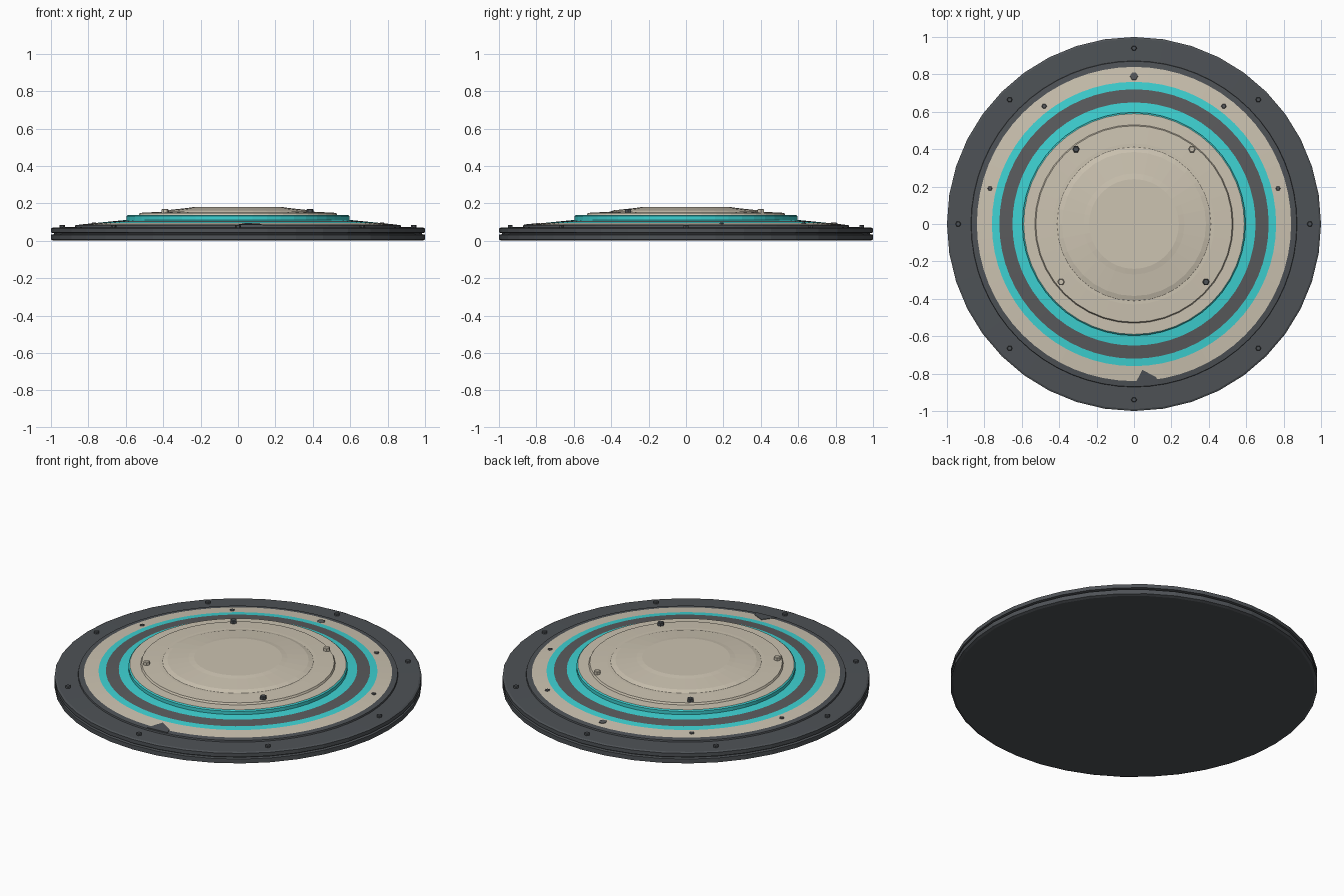
import bpy, bmesh, math

if "Cube" in bpy.data.objects:
    bpy.data.objects.remove(bpy.data.objects["Cube"])


def mat(name, rgb):
    m = bpy.data.materials.new(name)
    lin = [((c / 255 + 0.055) / 1.055) ** 2.4 for c in rgb]
    m.diffuse_color = (*lin, 1)
    m.use_nodes = True
    m.node_tree.nodes["Principled BSDF"].inputs["Base Color"].default_value = m.diffuse_color
    return m


RIM = mat("slate grey", (78, 82, 86))
BAND = mat("warm dark grey", (90, 91, 93))
CREAM = mat("cream", (204, 195, 177))
CYAN = mat("cyan", (62, 210, 211))


def finish(bm, name, mats):
    bmesh.ops.recalc_face_normals(bm, faces=bm.faces)
    me = bpy.data.meshes.new(name)
    bm.to_mesh(me)
    bm.free()
    for m in mats:
        me.materials.append(m)
    ob = bpy.data.objects.new(name, me)
    bpy.context.collection.objects.link(ob)
    return ob


def lathe(name, prof, seg, mats, ids=None):
    """Spin an (r, z) profile listed from bottom to top; cap both ends.
    ids gives the material index of each profile segment."""
    bm = bmesh.new()
    rings = []
    for r, z in prof:
        rings.append([bm.verts.new((r * math.cos(2 * math.pi * i / seg),
                                    r * math.sin(2 * math.pi * i / seg), z))
                      for i in range(seg)])
    for k in range(len(prof) - 1):
        for i in range(seg):
            j = (i + 1) % seg
            f = bm.faces.new((rings[k][i], rings[k][j], rings[k + 1][j], rings[k + 1][i]))
            f.material_index = ids[k] if ids else 0
    bm.faces.new(rings[0])
    top = bm.faces.new(rings[-1])
    top.material_index = ids[-1] if ids else 0
    return finish(bm, name, mats)


def bolt(name, x, y, z0, z1, r, m):
    bm = bmesh.new()
    rings = []
    for rr, z in ((r, z0), (r, z1 - 0.003), (r * 0.75, z1)):
        rings.append([bm.verts.new((x + rr * math.cos(math.pi * i / 3),
                                    y + rr * math.sin(math.pi * i / 3), z))
                      for i in range(6)])
    for a, b in zip(rings, rings[1:]):
        for i in range(6):
            j = (i + 1) % 6
            bm.faces.new((a[i], a[j], b[j], b[i]))
    bm.faces.new(rings[0])
    bm.faces.new(rings[-1])
    finish(bm, name, [m])


# Grooved base plate
lathe("base_plate", [(0.985, 0), (1.0, 0.006), (1.0, 0.032), (0.985, 0.035),
                     (0.985, 0.041), (1.0, 0.044), (1.0, 0.066), (0.99, 0.071),
                     (0.88, 0.074)], 40, [RIM])

# Sloping ring with painted colour bands
lathe("banded_slope", [(0.875, 0.06), (0.87, 0.083), (0.84, 0.087), (0.76, 0.095),
                       (0.72, 0.099), (0.65, 0.106), (0.60, 0.111)],
      64, [RIM, CREAM, CYAN, BAND], [0, 0, 1, 2, 3, 2, 2])

# Cyan step under the cream cover
lathe("cyan_step", [(0.597, 0.10), (0.597, 0.131), (0.59, 0.137), (0.50, 0.139)],
      48, [CYAN, CREAM], [0, 0, 1, 1])

# Stepped cream cover and shallow crown
lathe("cream_cover", [(0.535, 0.13), (0.525, 0.149), (0.43, 0.154)], 40, [CREAM])
lathe("crown", [(0.42, 0.145), (0.41, 0.155), (0.385, 0.163), (0.27, 0.175), (0.24, 0.18)],
      32, [CREAM])

# Rim bolts
for i in range(8):
    a = math.pi * i / 4
    bolt(f"rim_bolt_{i + 1}", 0.94 * math.cos(a), 0.94 * math.sin(a), 0.06, 0.085, 0.015, RIM)

# Cover bolts, alternating dark and cream
for i, (x, y, m) in enumerate(((-0.31, 0.40, RIM), (0.31, 0.40, CREAM),
                               (0.385, -0.31, RIM), (-0.39, -0.31, CREAM))):
    bolt(f"cover_bolt_{i + 1}", x, y, 0.14, 0.170, 0.019, m)

# Small dark studs on the cream band
for i, (x, y, r) in enumerate(((0, 0.79, 0.022), (0.48, 0.63, 0.014), (-0.48, 0.63, 0.014),
                               (0.77, 0.19, 0.013), (-0.77, 0.19, 0.013))):
    bolt(f"band_stud_{i + 1}", x, y, 0.08, 0.097, r, BAND)

# Dark index notch at the front of the cream band, a thin plate on the slope
bm = bmesh.new()
pts = [(0.0, -0.865), (0.045, -0.78), (0.12, -0.82), (0.13, -0.855)]
slope = lambda x, y: 0.0875 + (0.84 - math.hypot(x, y)) * 0.1
lo = [bm.verts.new((x, y, slope(x, y) - 0.004)) for x, y in pts]
hi = [bm.verts.new((x, y, slope(x, y) + 0.002)) for x, y in pts]
bm.faces.new(lo)
bm.faces.new(hi)
for i in range(4):
    j = (i + 1) % 4
    bm.faces.new((lo[i], lo[j], hi[j], hi[i]))
finish(bm, "index_notch", [RIM])
